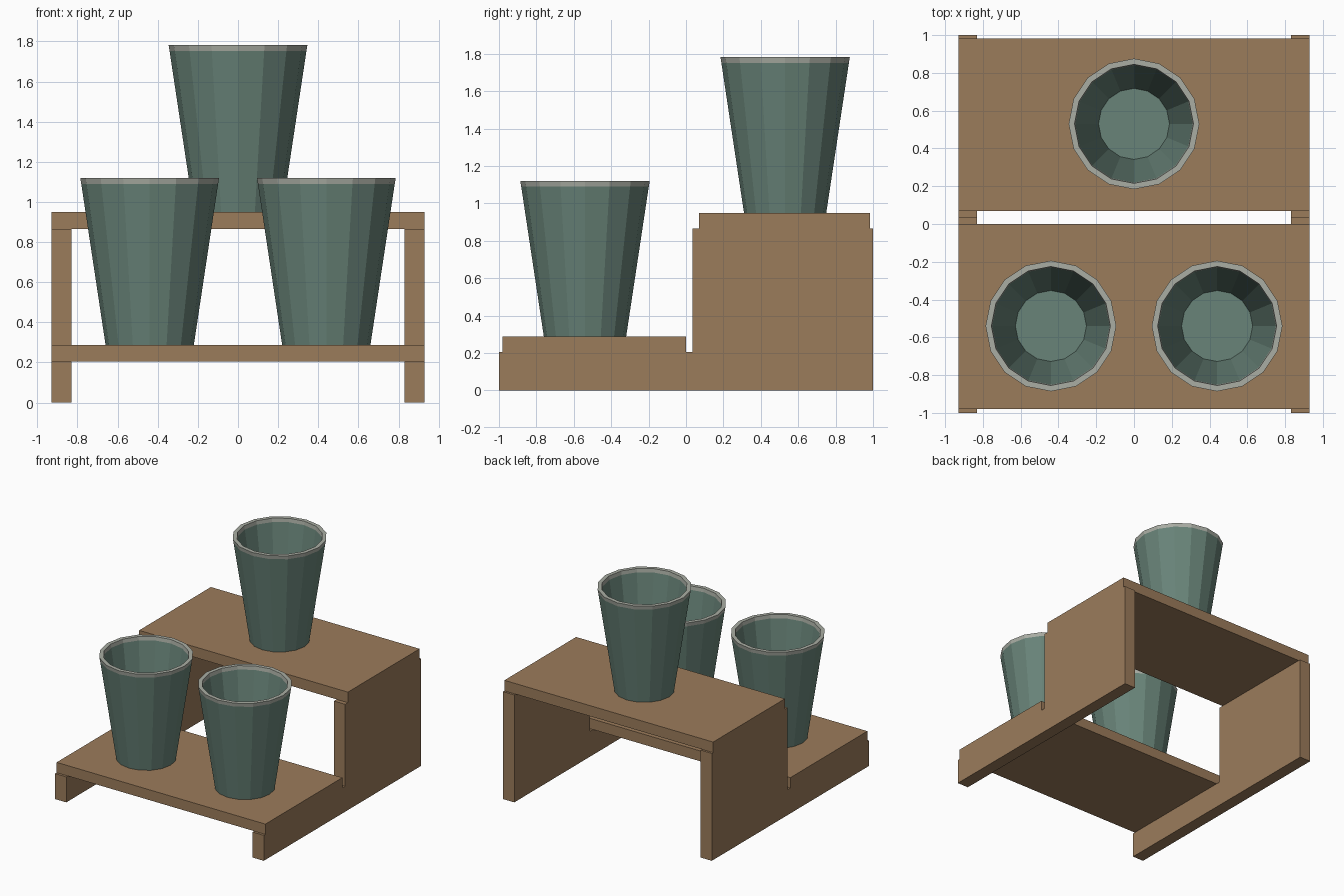
import bpy, bmesh, math

if "Cube" in bpy.data.objects:
    bpy.data.objects.remove(bpy.data.objects["Cube"])

def material(name, rgb):
    m = bpy.data.materials.new(name)
    m.diffuse_color = (*rgb, 1)
    m.use_nodes = True
    m.node_tree.nodes["Principled BSDF"].inputs["Base Color"].default_value = m.diffuse_color
    return m

WOOD = material("wood", (0.33, 0.20, 0.105))
GLAZE = material("green_glaze", (0.14, 0.23, 0.19))
RIM = material("pale_rim", (0.40, 0.42, 0.37))

def finish(name, bm, mat):
    bmesh.ops.recalc_face_normals(bm, faces=bm.faces)
    me = bpy.data.meshes.new(name)
    bm.to_mesh(me)
    bm.free()
    me.materials.append(mat)
    ob = bpy.data.objects.new(name, me)
    bpy.context.collection.objects.link(ob)
    return ob

def extrude_x(name, profile, x0, x1, mat):
    """Extrude a (y, z) outline from x0 to x1."""
    bm = bmesh.new()
    face = bm.faces.new([bm.verts.new((x0, y, z)) for y, z in profile])
    ext = bmesh.ops.extrude_face_region(bm, geom=[face])["geom"]
    bmesh.ops.translate(bm, vec=(x1 - x0, 0, 0),
                        verts=[v for v in ext if isinstance(v, bmesh.types.BMVert)])
    return finish(name, bm, mat)

def lathe(name, profile, loc, mat, closed=False, sides=16):
    """Revolve an (r, z) profile; open profiles are capped at both ends."""
    bm = bmesh.new()
    rings = [[bm.verts.new((r * math.cos(math.tau * i / sides),
                            r * math.sin(math.tau * i / sides), z))
              for i in range(sides)] for r, z in profile]
    pairs = list(zip(rings, rings[1:]))
    if closed:
        pairs.append((rings[-1], rings[0]))
    else:
        bm.faces.new(rings[0])
        bm.faces.new(rings[-1])
    for a, b in pairs:
        for i in range(sides):
            j = (i + 1) % sides
            bm.faces.new((a[i], a[j], b[j], b[i]))
    ob = finish(name, bm, mat)
    ob.location = loc
    return ob

# Stepped side panels
side = [(-1, 0), (1, 0), (1, 0.865), (0.035, 0.865), (0.035, 0.205), (-1, 0.205)]
for label, s in (("left", -1), ("right", 1)):
    extrude_x(label + "_side_panel", side, s * 0.83, s * 0.93, WOOD)

# Shelves
for label, y0, y1, z0, z1 in (("lower_shelf", -0.98, 0.0, 0.205, 0.288),
                              ("upper_shelf", 0.07, 0.983, 0.865, 0.95)):
    extrude_x(label, [(y0, z0), (y1, z0), (y1, z1), (y0, z1)], -0.93, 0.93, WOOD)

# Tapered hollow cups with a pale rim band
cup = [(0.22, 0), (0.341, 0.802), (0.311, 0.802), (0.188, 0.03)]
rim = [(0.341, 0.802), (0.346, 0.832), (0.315, 0.832), (0.311, 0.802)]
for label, loc in (("left", (-0.44, -0.54, 0.288)),
                   ("right", (0.44, -0.54, 0.288)),
                   ("upper", (0, 0.53, 0.95))):
    lathe(label + "_cup", cup, loc, GLAZE)
    lathe(label + "_cup_rim", rim, loc, RIM, closed=True)
